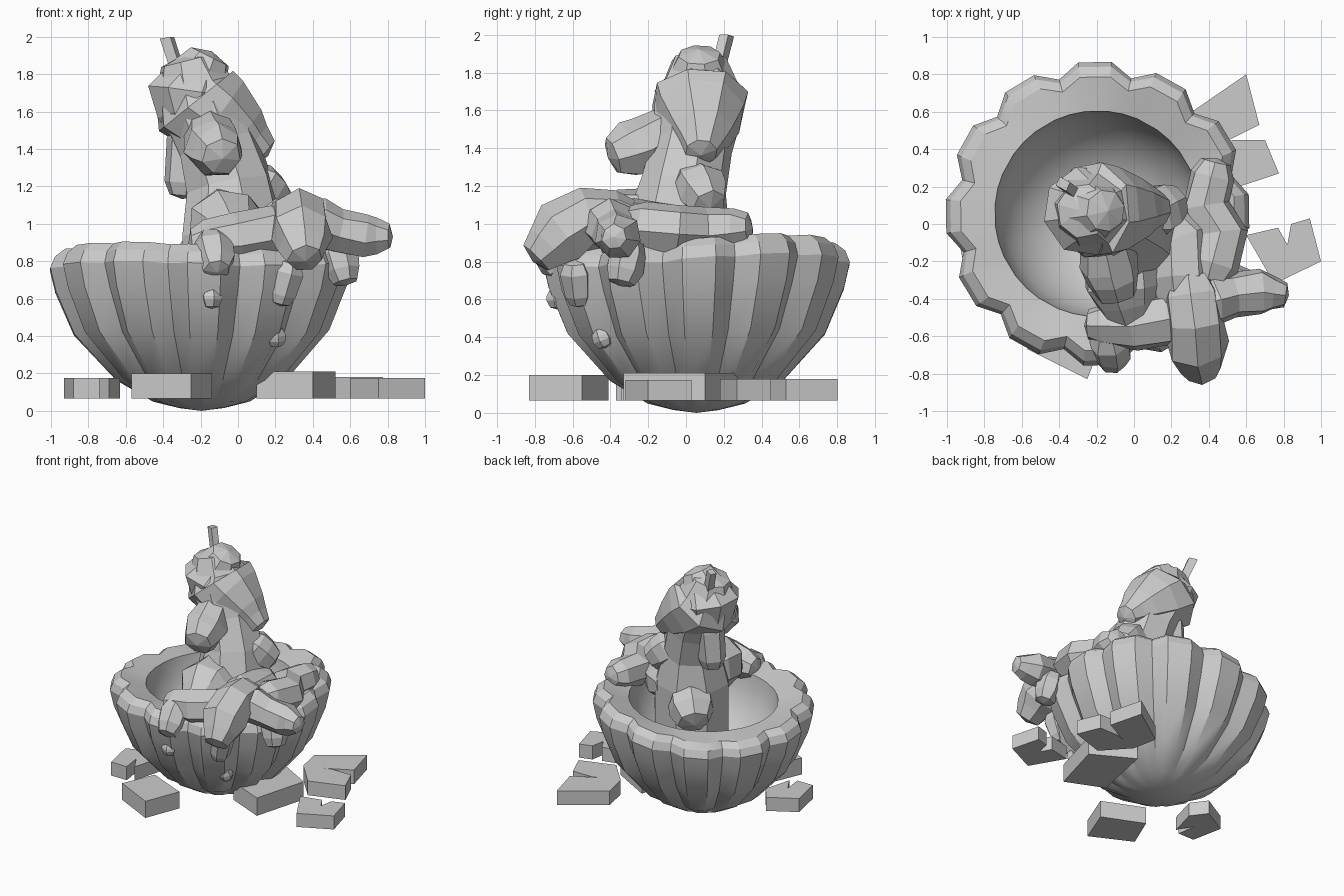
import bpy, bmesh, random
from math import sin, cos, radians, pi
from mathutils import Vector

if "Cube" in bpy.data.objects:
    bpy.data.objects.remove(bpy.data.objects["Cube"])

random.seed(4)
CX, CY = -0.195, 0.055


def finish(name, bm, smooth=False):
    bmesh.ops.recalc_face_normals(bm, faces=bm.faces)
    me = bpy.data.meshes.new(name)
    bm.to_mesh(me)
    bm.free()
    ob = bpy.data.objects.new(name, me)
    bpy.context.collection.objects.link(ob)
    if smooth:
        bpy.ops.object.select_all(action='DESELECT')
        ob.select_set(True)
        bpy.context.view_layer.objects.active = ob
        bpy.ops.object.shade_smooth_by_angle(angle=radians(25))
    return ob


def bridge(bm, a, b):
    n = len(a)
    for i in range(n):
        bm.faces.new((a[i], a[(i + 1) % n], b[(i + 1) % n], b[i]))


def fan(bm, ring, tip):
    for i in range(len(ring)):
        bm.faces.new((ring[i], ring[(i + 1) % len(ring)], tip))


def drip(name, pts, sides=7, jitter=0.07):
    """Low-poly lump lofted through (x, y, z, radius) points, with rounded ends."""
    c = [Vector(p[:3]) for p in pts]
    r = [p[3] for p in pts]
    d0, d1 = (c[1] - c[0]).normalized(), (c[-1] - c[-2]).normalized()
    tip0, tip1 = c[0] - d0 * r[0] * 0.88, c[-1] + d1 * r[-1] * 0.88
    c = [c[0] - d0 * r[0] * 0.68] + c + [c[-1] + d1 * r[-1] * 0.68]
    r = [r[0] * 0.7] + r + [r[-1] * 0.7]
    bm = bmesh.new()
    rings = []
    for k in range(len(c)):
        t = (c[min(k + 1, len(c) - 1)] - c[max(k - 1, 0)]).normalized()
        ref = Vector((0, 1, 0)) if abs(d0.z) > 0.6 else Vector((0, 0, 1))
        u = t.cross(ref).normalized()
        v = t.cross(u)
        ring = []
        for i in range(sides):
            a = 2 * pi * (i + 0.3) / sides
            rad = r[k] * (1.05 + random.uniform(-jitter, jitter))
            ring.append(bm.verts.new(c[k] + (u * cos(a) + v * sin(a)) * rad))
        rings.append(ring)
    for a, b in zip(rings, rings[1:]):
        bridge(bm, a, b)
    fan(bm, rings[0], bm.verts.new(tip0))
    fan(bm, rings[-1], bm.verts.new(tip1))
    return finish(name, bm)


def slab(name, poly, top, bottom=0.065):
    bm = bmesh.new()
    lo = [bm.verts.new((x, y, bottom)) for x, y in poly]
    hi = [bm.verts.new((x, y, top)) for x, y in poly]
    bridge(bm, lo, hi)
    bm.faces.new(lo)
    bm.faces.new(hi)
    return finish(name, bm)


# fluted bowl with a wavy rim: (radius, height, flute depth), outside then inside
profile = [(0.12, 0.015, 0.0), (0.26, 0.05, 0.05), (0.46, 0.17, 0.1), (0.685, 0.42, 0.11),
           (0.785, 0.66, 0.1), (0.815, 0.79, 0.085), (0.79, 0.85, 0.08), (0.735, 0.89, 0.08),
           (0.55, 0.86, 0)]
profile += [(0.55 * cos(radians(a)), 0.86 - 0.55 * sin(radians(a)), 0) for a in range(12, 85, 12)]
bm = bmesh.new()
rings = []
for rad, z, flute in profile:
    ring = []
    for k in range(12):
        for off, dip in ((-6.3, 0), (6.3, 0), (15, 1)):
            a = radians(91 + 30 * k + off)
            rr = rad * (1 - flute * dip)
            x, y = rr * cos(a), rr * sin(a)
            wave = 0.04 * cos(2 * a - pi / 2) if flute else 0
            dz = z * (0.05 * x + wave - (0.01 * dip if flute else 0))
            ring.append(bm.verts.new((CX + x, CY + y, z + dz)))
    rings.append(ring)
for a, b in zip(rings, rings[1:]):
    bridge(bm, a, b)
fan(bm, rings[0], bm.verts.new((CX, CY, 0.0)))
fan(bm, rings[-1], bm.verts.new((CX, CY, 0.31)))
finish("fluted_bowl", bm, True)

# broken stone slabs around the base
slab("slab_back_right", [(0.28, 0.58), (0.6, 0.8), (0.67, 0.53), (0.47, 0.43), (0.53, 0.45), (0.7, 0.45),
                         (0.775, 0.27), (0.5, 0.18), (0.32, 0.38)], 0.18)
slab("slab_right", [(0.6, -0.06), (0.77, -0.02), (0.82, -0.11), (0.84, 0.0), (0.94, 0.03),
                    (1.0, -0.2), (0.75, -0.32)], 0.175)
slab("slab_under", [(0.1, -0.2), (0.4, -0.33), (0.52, 0.1), (0.2, 0.28)], 0.21)
slab("slab_front", [(-0.57, -0.67), (-0.25, -0.83), (-0.14, -0.55), (-0.46, -0.41)], 0.2)
slab("slab_left", [(-0.93, -0.12), (-0.88, -0.37), (-0.74, -0.37), (-0.76, -0.22), (-0.69, -0.34),
                   (-0.63, -0.12), (-0.72, 0.0)], 0.175)

# melted column with heavy head
drip("column", [(0, -0.05, 0.55, 0.28), (-0.01, -0.05, 0.95, 0.27), (-0.04, -0.01, 1.2, 0.22),
                (-0.1, 0.03, 1.42, 0.2), (-0.17, 0.06, 1.6, 0.22)], 8)
drip("head", [(-0.24, 0.07, 1.74, 0.2), (-0.22, 0.07, 1.66, 0.25), (-0.11, 0.07, 1.58, 0.23),
              (0.02, 0.08, 1.48, 0.165), (0.08, 0.08, 1.43, 0.12)], 8, 0.03)
drip("head_crown", [(-0.23, 0.06, 1.6, 0.2), (-0.25, 0.07, 1.7, 0.235), (-0.2, 0.07, 1.8, 0.155)], 8, 0.03)
drip("head_front_lobe", [(-0.16, -0.08, 1.5, 0.12), (-0.13, -0.22, 1.42, 0.15), (-0.11, -0.3, 1.39, 0.14)])
drip("column_left_drip", [(-0.27, 0.08, 1.45, 0.11), (-0.29, 0.08, 1.22, 0.1)], 6)
drip("column_right_lump", [(0.1, 0.06, 1.2, 0.14), (0.16, 0.09, 1.15, 0.13)])
drip("inner_lump", [(-0.12, 0.12, 0.84, 0.16), (-0.17, 0.17, 0.8, 0.16)])

# wick
bm = bmesh.new()
base, rise = Vector((-0.31, 0.16, 1.78)), Vector((-0.07, 0.055, 0.22))
lo, hi = [], []
for dx, dy in ((-1, -1), (1, -1), (1, 1), (-1, 1)):
    o = Vector((dx * 0.028 + dy * 0.01, dy * 0.024 - dx * 0.015, 0))
    lo.append(bm.verts.new(base + o))
    hi.append(bm.verts.new(base + rise + o + Vector((0, 0, 0.005 * dx - 0.005))))
bridge(bm, lo, hi)
bm.faces.new(lo)
bm.faces.new(hi)
finish("wick", bm)

# pooled wax spilling over the rim
drip("pool_centre", [(-0.06, -0.2, 0.98, 0.2), (-0.06, -0.33, 0.97, 0.2), (-0.04, -0.42, 0.95, 0.16)], 8)
drip("pool_right", [(0.12, 0.05, 0.93, 0.16), (0.24, -0.08, 0.92, 0.19), (0.25, -0.3, 0.95, 0.19)], 8)
drip("pool_front", [(-0.17, -0.54, 0.9, 0.11), (0.0, -0.54, 0.92, 0.13), (0.2, -0.5, 0.96, 0.14)])
drip("rim_wax", [(0.42, 0.26, 0.97, 0.11), (0.38, 0.1, 0.96, 0.12), (0.47, -0.05, 0.97, 0.13),
                 (0.42, -0.22, 0.99, 0.13)])
drip("front_drip", [(0.31, -0.38, 1.02, 0.15), (0.33, -0.52, 1.03, 0.15), (0.34, -0.66, 0.95, 0.165),
                    (0.35, -0.73, 0.88, 0.13)])
drip("side_drip", [(0.42, -0.41, 1.0, 0.13), (0.53, -0.38, 0.96, 0.115), (0.68, -0.36, 0.93, 0.12),
                   (0.75, -0.37, 0.93, 0.09)])
drip("side_under_drip", [(0.54, -0.31, 0.84, 0.1), (0.56, -0.33, 0.75, 0.095)])
drip("front_left_drip", [(-0.13, -0.63, 0.87, 0.11), (-0.12, -0.7, 0.8, 0.1)])
drip("front_long_drip", [(0.27, -0.58, 0.74, 0.08), (0.24, -0.57, 0.62, 0.07)], 6)
drip("small_drip_left", [(-0.14, -0.68, 0.615, 0.055), (-0.14, -0.68, 0.595, 0.055)], 6)
drip("small_drip_right", [(0.205, -0.45, 0.41, 0.05), (0.205, -0.44, 0.385, 0.05)], 6)
